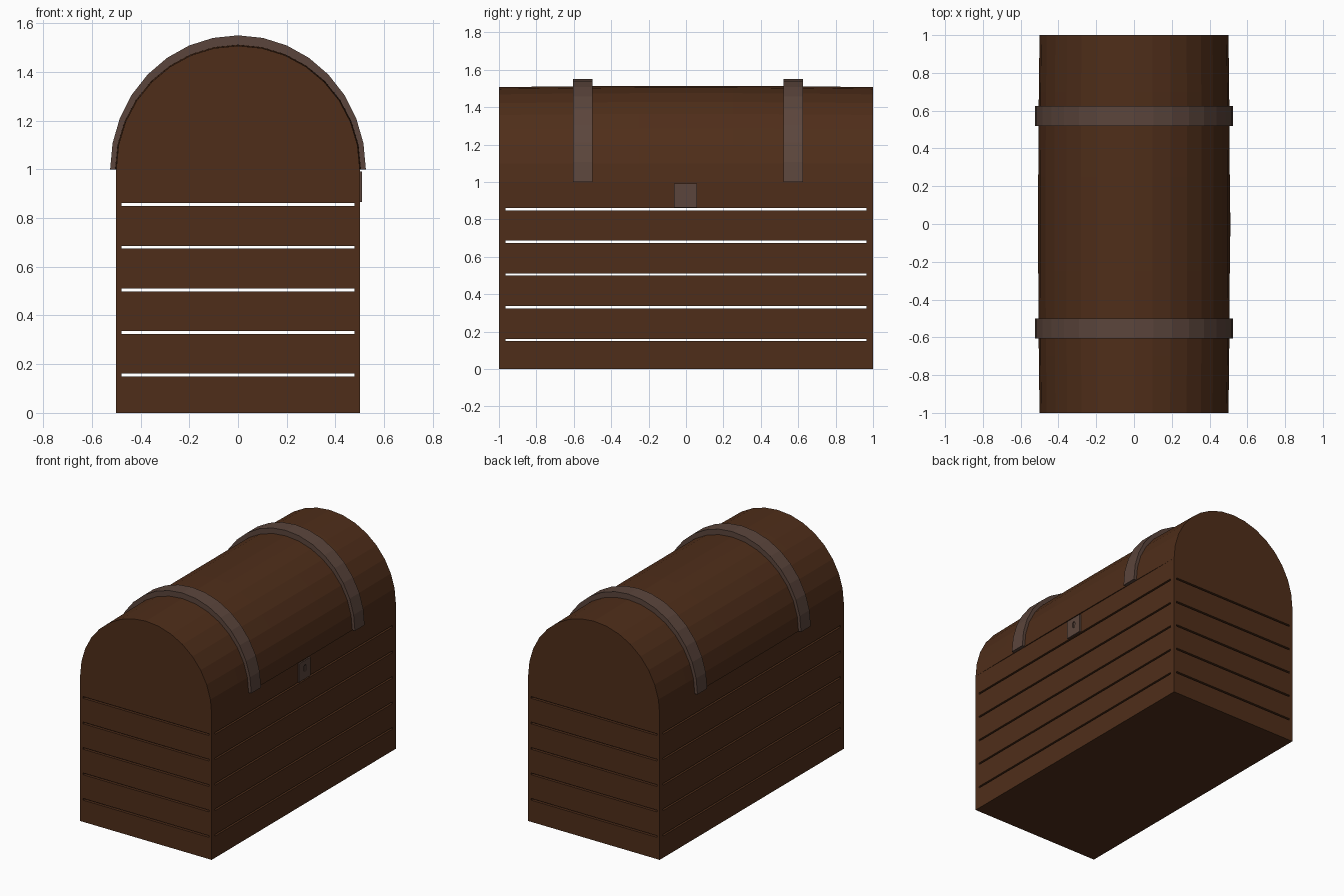
import bpy, bmesh
from math import pi, cos, sin

if "Cube" in bpy.data.objects:
    bpy.data.objects.remove(bpy.data.objects["Cube"])


def material(name, rgb):
    m = bpy.data.materials.new(name)
    m.diffuse_color = (*rgb, 1)
    m.use_nodes = True
    m.node_tree.nodes["Principled BSDF"].inputs["Base Color"].default_value = m.diffuse_color
    return m


WOOD = material("dark_wood", (0.078, 0.027, 0.010))
METAL = material("aged_metal", (0.105, 0.060, 0.045))


def finish(name, bm, mat=None):
    bmesh.ops.recalc_face_normals(bm, faces=bm.faces[:])
    me = bpy.data.meshes.new(name)
    bm.to_mesh(me)
    bm.free()
    ob = bpy.data.objects.new(name, me)
    bpy.context.collection.objects.link(ob)
    if mat:
        me.materials.append(mat)
    return ob


def boxes(name, spans, mat=None):
    """One mesh of separate boxes; each span is (x0, x1, y0, y1, z0, z1)."""
    bm = bmesh.new()
    for x0, x1, y0, y1, z0, z1 in spans:
        vs = bmesh.ops.create_cube(bm, size=1)["verts"]
        for v in vs:
            v.co.x = x1 if v.co.x > 0 else x0
            v.co.y = y1 if v.co.y > 0 else y0
            v.co.z = z1 if v.co.z > 0 else z0
    return finish(name, bm, mat)


def cut(ob, cutter):
    """Subtract the cutter, bake the result and delete the cutter."""
    cutter.hide_render = True
    mod = ob.modifiers.new("cut", "BOOLEAN")
    mod.operation = "DIFFERENCE"
    mod.solver = "EXACT"
    mod.object = cutter
    bpy.context.view_layer.update()
    dg = bpy.context.evaluated_depsgraph_get()
    me = bpy.data.meshes.new_from_object(ob.evaluated_get(dg))
    ob.modifiers.clear()
    ob.data = me
    bpy.data.objects.remove(cutter)


def arch(rx, rz, y, segs=16):
    return [(rx * cos(pi * i / segs), y, 1 + rz * sin(pi * i / segs))
            for i in range(segs + 1)]


def loft(bm, rings, closed_ends):
    """Skin closed loops of points, either capped or joined end to end."""
    loops = [[bm.verts.new(p) for p in r] for r in rings]
    pairs = list(zip(loops, loops[1:]))
    if closed_ends:
        bm.faces.new(loops[0])
        bm.faces.new(loops[-1])
    for a, b in pairs:
        n = len(a)
        for i in range(n):
            j = (i + 1) % n
            bm.faces.new((a[i], a[j], b[j], b[i]))


# Hollow body with narrow gaps between the planks
body = boxes("chest_body", [(-0.5, 0.5, -1, 1, 0, 1)], WOOD)
cut(body, boxes("cavity", [(-0.48, 0.48, -0.98, 0.98, 0.02, 1.1)]))
gaps = [0.155 + 0.175 * i for i in range(5)]
H = 0.006
cut(body, boxes("side_gaps", [(-0.7, 0.7, -0.965, 0.965, z - H, z + H) for z in gaps]))
cut(body, boxes("end_gaps", [(-0.478, 0.478, -1.2, 1.2, z - H, z + H) for z in gaps]))

# Rounded lid, slightly fuller towards the middle
bm = bmesh.new()
loft(bm, [arch(0.5 + b, 0.507 + b, y) for y, b in
          ((-1, 0), (-0.7, 0.004), (-0.25, 0.007), (0.25, 0.007), (0.7, 0.004), (1, 0))], True)
finish("lid", bm, WOOD)

# Two metal straps over the lid
for name, y0, y1 in (("front_strap", -0.605, -0.50), ("back_strap", 0.52, 0.625)):
    bm = bmesh.new()
    rings = [arch(0.525, 0.55, y) + arch(0.495, 0.505, y)[::-1] for y in (y0, y1)]
    loft(bm, rings, True)
    finish(name, bm, METAL)

# Lock plate with a recessed keyhole
lock = boxes("lock_plate", [(0.49, 0.51, -0.065, 0.06, 0.865, 0.992)], METAL)
bm = bmesh.new()
hole = [(-0.009, 0.918), (0.009, 0.918), (0.012, 0.95), (0.007, 0.962),
        (-0.007, 0.962), (-0.012, 0.95)]
loft(bm, [[(x, y, z) for y, z in hole] for x in (0.502, 0.53)], True)
cut(lock, finish("keyhole_cutter", bm))
